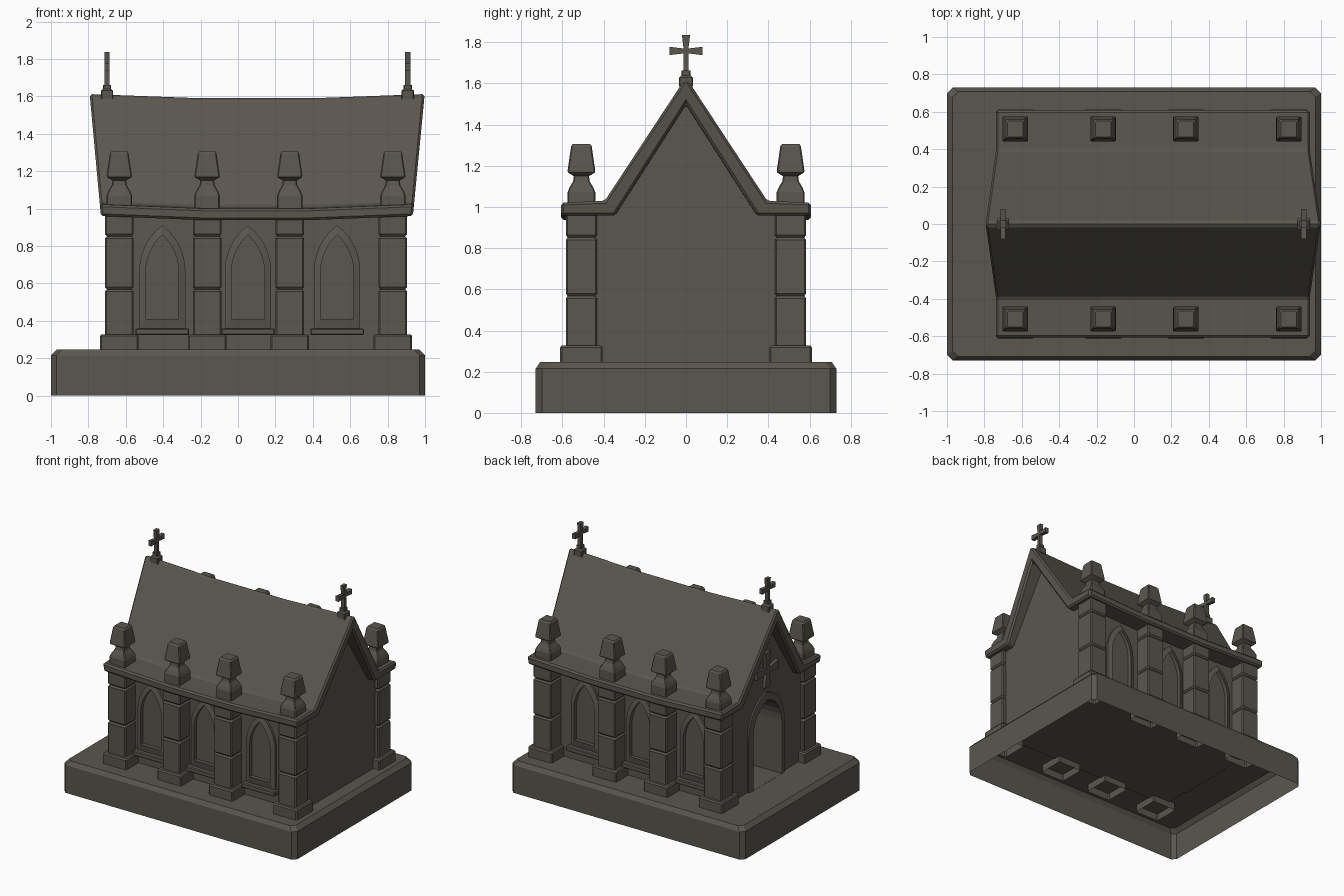
import bpy, bmesh, math

if "Cube" in bpy.data.objects:
    bpy.data.objects.remove(bpy.data.objects["Cube"])

stone = bpy.data.materials.new("dark_stone")
stone.diffuse_color = (0.103, 0.094, 0.077, 1)
stone.use_nodes = True
stone.node_tree.nodes["Principled BSDF"].inputs["Base Color"].default_value = stone.diffuse_color

PILLARS = (-0.635, -0.165, 0.277, 0.828)
WINDOWS = (-0.405, 0.053, 0.53)
WALL_Y, WALL_X0, WALL_X1 = 0.46, -0.68, 0.875


def finish(name, bm, bevel=0.0):
    bmesh.ops.recalc_face_normals(bm, faces=bm.faces[:])
    me = bpy.data.meshes.new(name)
    bm.to_mesh(me)
    bm.free()
    me.materials.append(stone)
    ob = bpy.data.objects.new(name, me)
    bpy.context.collection.objects.link(ob)
    if bevel:
        m = ob.modifiers.new("bevel", 'BEVEL')
        m.width, m.segments, m.limit_method = bevel, 1, 'ANGLE'
        m.angle_limit = math.radians(40)
    return ob


def skin(name, loops, cap_start=True, cap_end=True, join_ends=False, bevel=0.0):
    """Bridge a list of closed loops with the same point count."""
    bm = bmesh.new()
    rows = [[bm.verts.new(p) for p in lp] for lp in loops]
    pairs = list(zip(rows, rows[1:]))
    if join_ends:
        pairs.append((rows[-1], rows[0]))
    n = len(rows[0])
    for a, b in pairs:
        for i in range(n):
            j = (i + 1) % n
            bm.faces.new((a[i], a[j], b[j], b[i]))
    if cap_start and not join_ends:
        bm.faces.new(rows[0][::-1])
    if cap_end and not join_ends:
        bm.faces.new(rows[-1])
    return finish(name, bm, bevel)


def square(hx, hy, c):
    """Rectangle outline with chamfered corners."""
    return [(hx, hy - c), (hx - c, hy), (c - hx, hy), (-hx, hy - c),
            (-hx, c - hy), (c - hx, -hy), (hx - c, -hy), (hx, c - hy)]


def stack(name, cx, cy, sections, c=0.01, bottom=True, ratio=1.0):
    """Square column through (half width, height) sections."""
    loops = [[(cx + x, cy + y, z) for x, y in square(h, h * ratio, c)]
             for h, z in sections]
    return skin(name, loops, cap_start=bottom)


def prism_x(name, pts, x0, x1, bevel=0.0):
    """Extrude a (y, z) outline along x."""
    return skin(name, [[(x, y, z) for y, z in pts] for x in (x0, x1)], bevel=bevel)


def arch(w, z0, spring, apex, n=6):
    """Pointed arch outline as (u, z)."""
    h = apex - spring
    r = (w * w + h * h) / (2 * w)
    top = math.acos(max(-1, (r - w) / r))
    side = [(r * math.cos(top * i / n) - (r - w), spring + r * math.sin(top * i / n))
            for i in range(n + 1)]
    return [(w, z0)] + side + [(-u, z) for u, z in side[-2::-1]] + [(-w, z0)]


def arch_frame(name, outer, inner, place, proud):
    loops = [[place(u, d, z) for u, z in o] for o, d in
             ((outer, -0.02), (outer, proud * 0.6), (inner, proud), (inner, -0.02))]
    return skin(name, loops, join_ends=True)


def cross_outline(zc, side, up, down, i, t, foot):
    return [(i, zc + i), (t, zc + up), (-t, zc + up), (-i, zc + i),
            (-side, zc + t), (-side, zc - t), (-i, zc - i),
            (-foot, zc - down), (foot, zc - down), (i, zc - i),
            (side, zc - t), (side, zc + t)]


# plinth, open underneath
stack("plinth", 0, 0, [(1, 0), (1, 0.215), (0.97, 0.247)], c=0.03,
      bottom=False, ratio=0.73)

# chapel body with the doorway cut into the left gable
walls = prism_x("walls", [(-WALL_Y, 0.24), (WALL_Y, 0.24), (WALL_Y, 0.98),
                          (0.37, 0.99), (0, 1.54), (-0.37, 0.99), (-WALL_Y, 0.98)],
                WALL_X0, WALL_X1)
door_in = arch(0.175, 0.25, 0.66, 0.89)
cutter = prism_x("door_cutter", door_in, WALL_X0 - 0.1, WALL_X0 + 0.4)
cutter.hide_render = True
cutter.hide_viewport = False
cutter.display_type = 'WIRE'
cut = walls.modifiers.new("doorway", 'BOOLEAN')
cut.operation, cut.object, cut.solver = 'DIFFERENCE', cutter, 'EXACT'
bpy.context.view_layer.objects.active = walls
bpy.ops.object.modifier_apply(modifier="doorway")
bpy.data.objects.remove(cutter)
arch_frame("door_frame", arch(0.22, 0.24, 0.67, 0.945), door_in,
           lambda u, d, z: (WALL_X0 - d, u, z), 0.02)

# relief cross above the door
prism_x("gable_cross", cross_outline(1.12, 0.13, 0.14, 0.13, 0.016, 0.035, 0.035),
        WALL_X0 - 0.025, WALL_X0 + 0.01)

# sagging roof with flat eaves; ends lean outward toward the ridge
half = [(0.395, 1.03), (0.607, 1.022), (0.607, 0.96), (0.345, 0.96)]
profile = ([(0.012, 1.612)] + half + [(0, 1.5)]
           + [(-y, z) for y, z in half[::-1]] + [(-0.012, 1.612)])
roof = []
for f, sag in ((0, 0), (0.33, 0.022), (0.667, 0.022), (1, 0)):
    row = []
    for y, z in profile:
        k = (z - 0.96) / 0.65
        x0, x1 = -0.733 - 0.06 * k, 0.935 + 0.063 * k
        row.append((x0 + (x1 - x0) * f, y, z - sag))
    roof.append(row)
skin("roof", roof, bevel=0.012)

# buttress pillars, footings and pinnacles on both long sides
for s in (-1, 1):
    cy = s * 0.508
    for x in PILLARS:
        stack("pillar_footing", x, cy, [(0.103, 0.19), (0.103, 0.318), (0.095, 0.328)],
              c=0.008, bottom=False)
        stack("pillar", x, cy, [(0.076, 0.3), (0.076, 0.556), (0.066, 0.568),
                                (0.076, 0.58), (0.076, 0.84), (0.066, 0.852),
                                (0.076, 0.864), (0.076, 0.97)], c=0.008)
        stack("pinnacle", x, cy, [(0.068, 0.99), (0.068, 1.07), (0.058, 1.095),
                                  (0.04, 1.125), (0.037, 1.15), (0.066, 1.168),
                                  (0.067, 1.178), (0.05, 1.295), (0.042, 1.306)],
              c=0.006)
    # pointed windows with sills
    for x in WINDOWS:
        arch_frame("window_frame", arch(0.123, 0.345, 0.67, 0.91),
                   arch(0.088, 0.41, 0.66, 0.86),
                   lambda u, d, z: (x + u, s * (WALL_Y + d), z), 0.03)
        sill = [[(x + u, s * (WALL_Y + d), z) for u, d in
                 ((-0.143, -0.02), (0.143, -0.02), (0.143, 0.055), (-0.143, 0.055))]
                for z in (0.323, 0.36)]
        skin("window_sill", sill, bevel=0.006)

# ridge crosses on small blocks
for x in (-0.70, 0.907):
    stack("cross_block", x, 0, [(0.033, 1.585), (0.033, 1.63), (0.022, 1.64),
                                (0.022, 1.662)], c=0.005)
    prism_x("ridge_cross", cross_outline(1.758, 0.08, 0.078, 0.11, 0.012, 0.02, 0.013),
            x - 0.014, x + 0.014)
